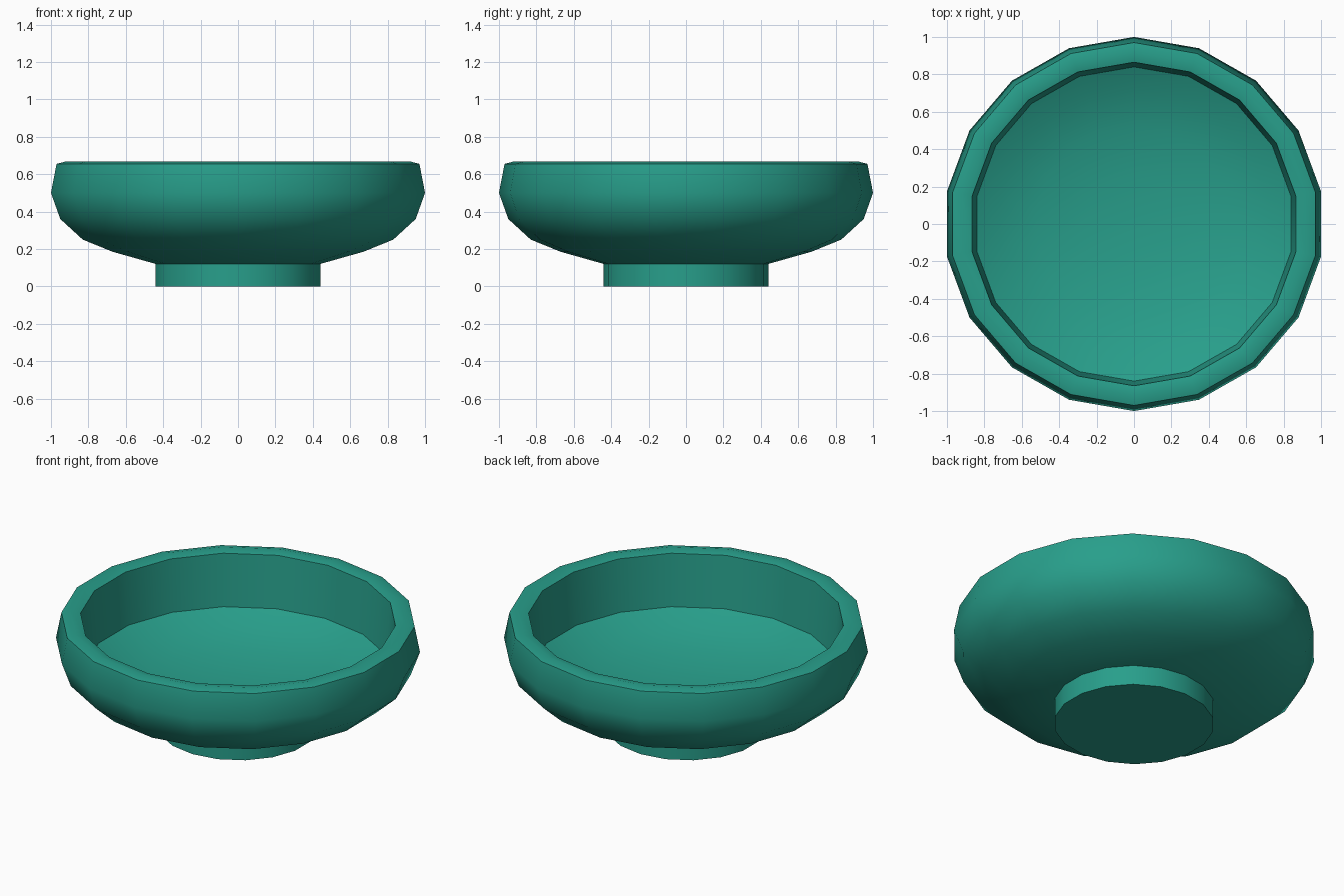
import bpy
import bmesh
import math

cube = bpy.data.objects.get("Cube")
if cube:
    bpy.data.objects.remove(cube, do_unlink=True)

SIDES = 18
STRETCH_X = 1.0 / math.cos(math.radians(10))  # equal width across flats and corners

glaze = bpy.data.materials.new("teal glaze")
glaze.use_nodes = True
teal = (0.021, 0.345, 0.258, 1.0)
glaze.diffuse_color = teal
glaze.node_tree.nodes["Principled BSDF"].inputs["Base Color"].default_value = teal


def lathe(name, profile):
    """Spin a (radius, height) profile round z; radius 0 makes a pole."""
    bm = bmesh.new()
    rings = []
    for r, z in profile:
        if r == 0:
            rings.append([bm.verts.new((0, 0, z))] * SIDES)
            continue
        ring = []
        for i in range(SIDES):
            a = math.pi / 2 + math.tau * i / SIDES
            ring.append(bm.verts.new((r * STRETCH_X * math.cos(a), r * math.sin(a), z)))
        rings.append(ring)
    for low, high in zip(rings, rings[1:]):
        for i in range(SIDES):
            j = (i + 1) % SIDES
            corners = dict.fromkeys((low[i], low[j], high[j], high[i]))
            bm.faces.new(list(corners))
    bmesh.ops.recalc_face_normals(bm, faces=bm.faces[:])
    mesh = bpy.data.meshes.new(name)
    bm.to_mesh(mesh)
    bm.free()
    mesh.materials.append(glaze)
    obj = bpy.data.objects.new(name, mesh)
    bpy.context.collection.objects.link(obj)
    bpy.ops.object.select_all(action="DESELECT")
    obj.select_set(True)
    bpy.context.view_layer.objects.active = obj
    bpy.ops.object.shade_smooth_by_angle(angle=math.radians(36))
    return obj


# Bowl: outer wall, rounded rim, steep inner wall, dished floor
outside = [(0, 0.12), (0.44, 0.12), (0.67, 0.185), (0.83, 0.25), (0.95, 0.36), (1.0, 0.5)]
rim = [(0.97, 0.655), (0.92, 0.668), (0.865, 0.655)]
inside = [(0.84, 0.34), (0.72, 0.28), (0.52, 0.22), (0.26, 0.185), (0, 0.175)]
lathe("bowl", outside + rim + inside)

# Foot: short solid drum
lathe("foot", [(0, 0), (0.44, 0), (0.44, 0.125), (0, 0.125)])
